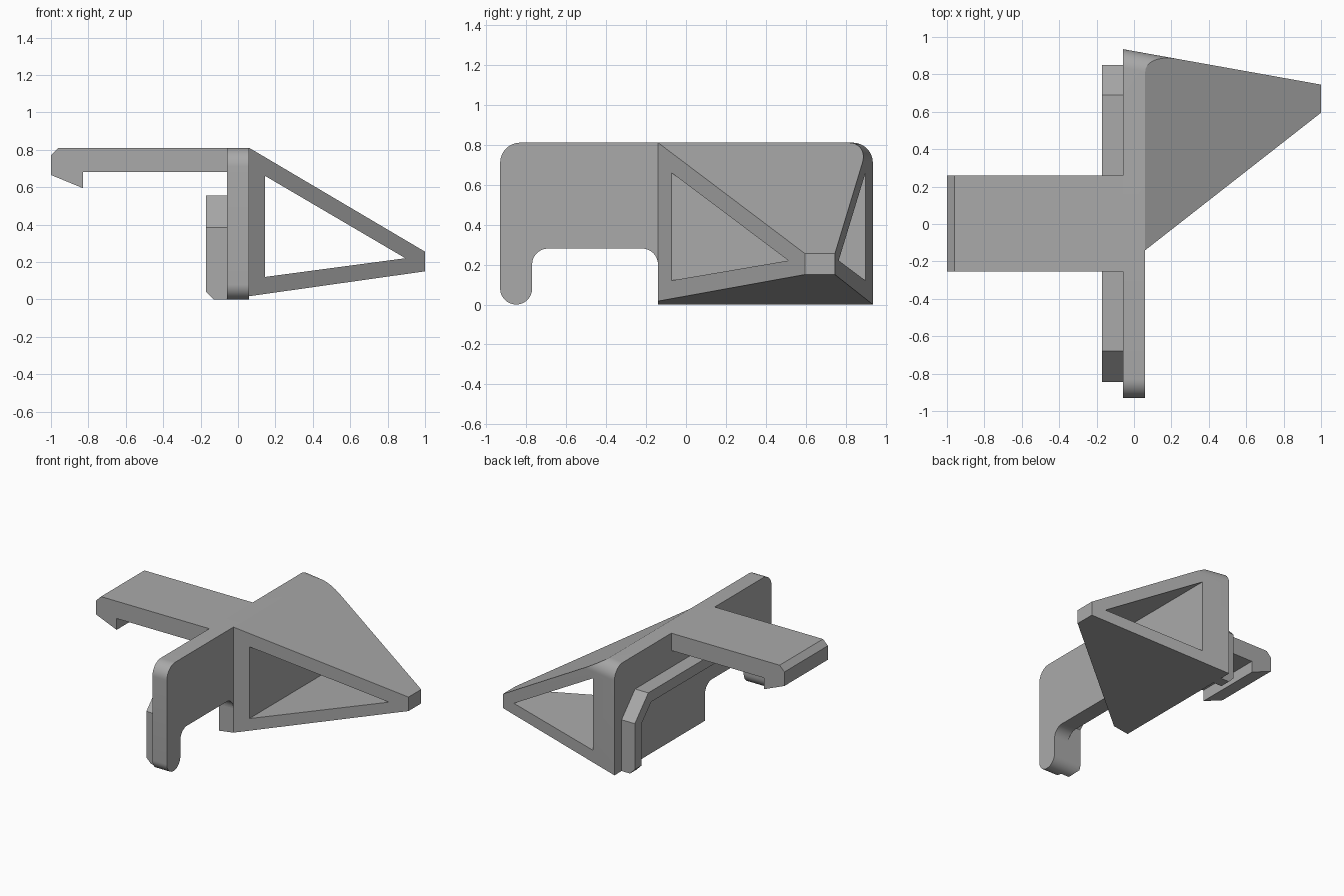
import bpy, bmesh
from math import sin, cos, radians

if "Cube" in bpy.data.objects:
    bpy.data.objects.remove(bpy.data.objects["Cube"])

GREY = (0.4, 0.4, 0.4, 1)
grey = bpy.data.materials.new("grey plastic")
grey.use_nodes = True
grey.diffuse_color = GREY
grey.node_tree.nodes["Principled BSDF"].inputs["Base Color"].default_value = GREY

HALF = 0.06          # half thickness of the plate
TOP = 0.81           # height of the plate
JOIN = -0.14         # where the plate meets the brace
R = 0.1              # outer corner radius
r = 0.08             # arch and foot radius


def finish(name, bm):
    """Turn a bmesh into a named, shaded object."""
    bmesh.ops.recalc_face_normals(bm, faces=bm.faces)
    mesh = bpy.data.meshes.new(name)
    bm.to_mesh(mesh)
    bm.free()
    mesh.materials.append(grey)
    obj = bpy.data.objects.new(name, mesh)
    bpy.context.collection.objects.link(obj)
    return obj


def shade(obj):
    bpy.ops.object.select_all(action="DESELECT")
    obj.select_set(True)
    bpy.context.view_layer.objects.active = obj
    bpy.ops.object.shade_smooth_by_angle(angle=radians(20))


def prism(name, profile, axis, lo, hi):
    """Extrude a (horizontal, z) profile along x or y."""
    bm = bmesh.new()
    place = (lambda h, z, d: (d, h, z)) if axis == "x" else (lambda h, z, d: (h, d, z))
    ends = [[bm.verts.new(place(h, z, d)) for h, z in profile] for d in (lo, hi)]
    for end in ends:
        bm.faces.new(end)
    for i in range(len(profile)):
        a, b = ends
        bm.faces.new((a[i - 1], a[i], b[i], b[i - 1]))
    return finish(name, bm)


def arc(cy, cz, radius, start, end, steps=12):
    """Points on a circle, angles in degrees."""
    turn = [radians(start + (end - start) * i / steps) for i in range(steps + 1)]
    return [(cy + radius * cos(a), cz + radius * sin(a)) for a in turn]


# Front half of the plate, with the rounded leg and the arch
plate = prism(
    "plate",
    [(JOIN, TOP)]
    + arc(-0.93 + R, TOP - R, R, 90, 180)
    + arc(-0.85, r, r, 180, 360, 24)
    + arc(-0.77 + r, 0.28 - r, r, 180, 90)
    + arc(JOIN - r, 0.28 - r, r, 90, 0),
    "x", -HALF, HALF)
shade(plate)

# Rear half of the plate and the tapered brace, one convex solid
bm = bmesh.new()
slope_top = (TOP - 0.255) / (1 - HALF)


def back(x):
    return 0.935 - 0.179 * (x + HALF)


def floor(x):
    return 0.1415 * (x + HALF)


points = [(1, y, z) for y in (0.595, back(1)) for z in (floor(1), 0.255)]
for x in (-HALF, HALF):
    points += [(x, JOIN, floor(x)), (x, JOIN, TOP)]
points.append((-HALF, back(-HALF), 0))
for inset, z in arc(-R, TOP - R, R, 90, 0):
    for x in (-HALF, HALF + (TOP - z) / slope_top):
        points.append((x, back(x) + inset, z))
for p in points:
    bm.verts.new(p)
hull = bmesh.ops.convex_hull(bm, input=bm.verts)
bmesh.ops.dissolve_limit(bm, angle_limit=radians(1), verts=bm.verts, edges=bm.edges)
brace = finish("brace", bm)

# Triangular window through the brace
cutter = prism("window_cutter", [(0.145, 0.66), (0.145, 0.12), (0.895, 0.22)], "y", -1, 2)
cutter.hide_render = True
cut = brace.modifiers.new("window", "BOOLEAN")
cut.operation = "DIFFERENCE"
cut.solver = "EXACT"
cut.object = cutter
bpy.context.view_layer.objects.active = brace
bpy.ops.object.modifier_apply(modifier=cut.name)
bpy.data.objects.remove(cutter)
shade(brace)

# Arm with a chamfered end and a hook
arm = prism(
    "hook_arm",
    [(-HALF, TOP), (-0.96, TOP), (-1, 0.77), (-1, 0.665), (-0.83, 0.595),
     (-0.83, 0.68), (-HALF, 0.68)],
    "y", -0.255, 0.26)
shade(arm)

# Arched rib on the side of the plate, its feet chamfered on the outside
rail = prism(
    "arched_rib",
    [(-0.845, 0), (-0.845, 0.385), (-0.68, 0.555), (0.69, 0.555), (0.85, 0.385),
     (0.85, 0), (0.77, 0), (0.77, 0.355), (0.655, 0.475), (-0.645, 0.475),
     (-0.77, 0.35)] + arc(-0.85, r, r, 0, -80, 8),
    "x", -0.17, -HALF)
bm = bmesh.new()
bm.from_mesh(rail.data)
cut = bmesh.ops.bisect_plane(
    bm, geom=bm.verts[:] + bm.edges[:] + bm.faces[:],
    plane_co=(-0.17, 0, 0.04), plane_no=(-1, 0, -1), clear_outer=True)
bmesh.ops.holes_fill(bm, edges=[e for e in bm.edges if e.is_boundary])
bmesh.ops.recalc_face_normals(bm, faces=bm.faces)
bm.to_mesh(rail.data)
bm.free()
shade(rail)
